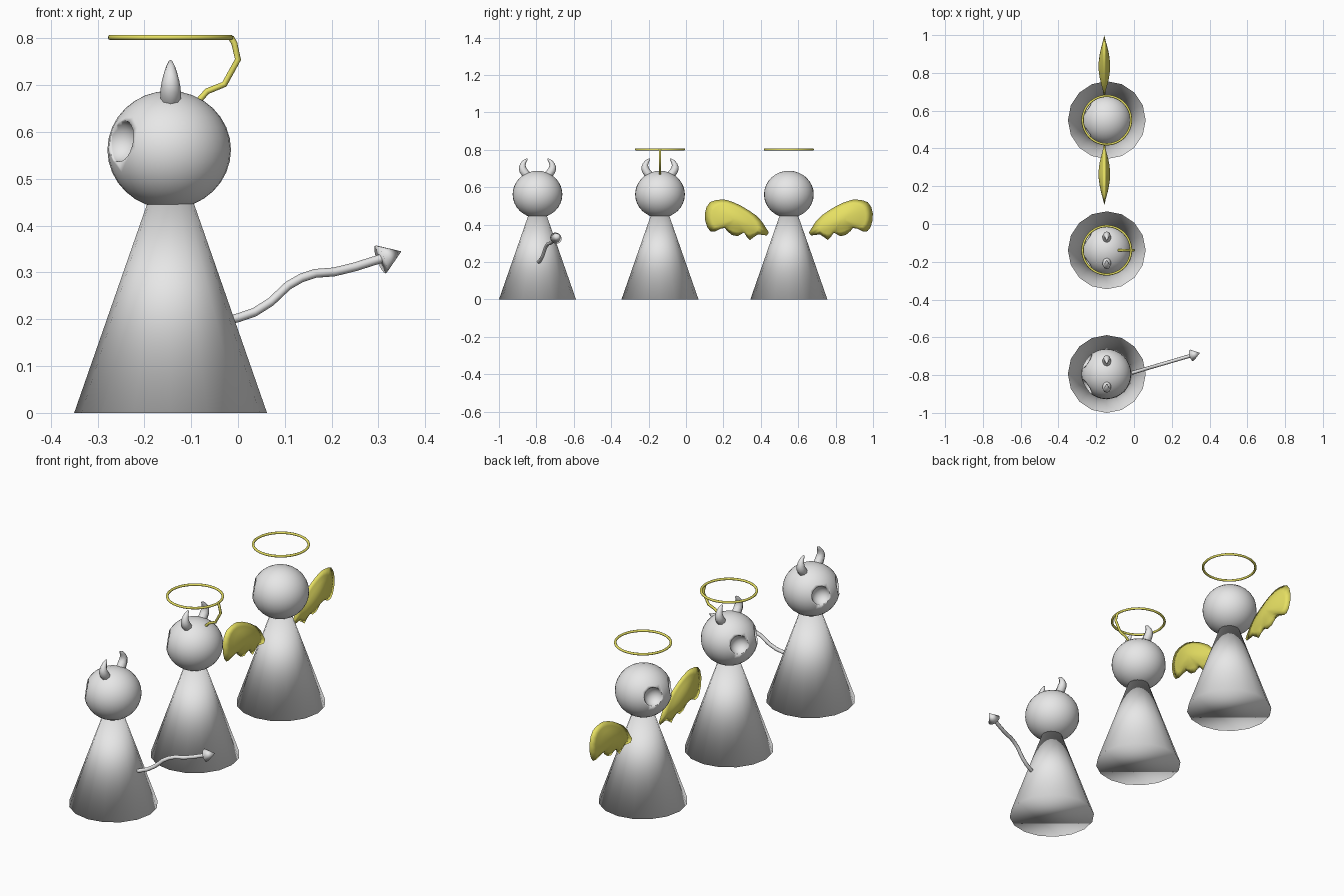
import bpy, bmesh, math
from mathutils import Vector

if "Cube" in bpy.data.objects:
    bpy.data.objects.remove(bpy.data.objects["Cube"])

CX = -0.144                      # shared x centre of the three figures
DEVIL, MIXED, ANGEL = -0.794, -0.139, 0.550   # y centres
HEAD_Z = 0.562


def material(name, rgb):
    m = bpy.data.materials.new(name)
    m.diffuse_color = (*rgb, 1)
    m.use_nodes = True
    m.node_tree.nodes["Principled BSDF"].inputs["Base Color"].default_value = m.diffuse_color
    return m


GREY = material("pale grey", (0.80, 0.80, 0.80))
GOLD = material("gold yellow", (0.80, 0.75, 0.125))


def finish(ob, name, mat):
    """Name, bake, colour and smooth one part."""
    bpy.ops.object.select_all(action='DESELECT')
    ob.select_set(True)
    bpy.context.view_layer.objects.active = ob
    bpy.ops.object.convert(target='MESH')
    ob = bpy.context.object
    ob.name = name
    ob.data.materials.clear()
    ob.data.materials.append(mat)
    bpy.ops.object.shade_smooth()
    return ob


def tube(name, points, radii, depth, mat):
    """Round rod through points, with a radius factor per point."""
    cu = bpy.data.curves.new(name, 'CURVE')
    cu.dimensions = '3D'
    cu.bevel_depth = depth
    cu.bevel_resolution = 2
    cu.use_fill_caps = True
    sp = cu.splines.new('POLY')
    sp.points.add(len(points) - 1)
    for p, co, r in zip(sp.points, points, radii):
        p.co = (*co, 1)
        p.radius = r
    ob = bpy.data.objects.new(name, cu)
    bpy.context.collection.objects.link(ob)
    return finish(ob, name, mat)


def body_and_head(tag, y):
    # Cone body, its point hidden in the head
    bpy.ops.mesh.primitive_cone_add(vertices=16, radius1=0.206, radius2=0,
                                    depth=0.59, location=(CX, y, 0.295))
    body = finish(bpy.context.object, tag + "_body", GREY)
    if tag == "mixed":           # the middle body is turned inside out
        body.data.flip_normals()
    # Head with two scooped eye sockets facing -x
    bpy.ops.mesh.primitive_uv_sphere_add(segments=32, ring_count=16, radius=1,
                                         location=(CX - 0.003, y, HEAD_Z))
    head = bpy.context.object
    head.scale = (0.132, 0.133, 0.126)
    cutters = []
    for s in (-1, 1):
        bpy.ops.mesh.primitive_uv_sphere_add(
            segments=24, ring_count=12, radius=0.046,
            location=(CX - 0.113, y + s * 0.073, HEAD_Z + 0.020))
        cut = bpy.context.object
        cut.hide_render = True
        mod = head.modifiers.new("socket", 'BOOLEAN')
        mod.operation = 'DIFFERENCE'
        mod.object = cut
        cutters.append(cut)
    finish(head, tag + "_head", GREY)
    for c in cutters:
        bpy.data.objects.remove(c)


def horns(tag, y):
    # Curved horns: out, up, then back in to a point
    path = [(0.050, 0.660), (0.066, 0.675), (0.077, 0.692), (0.081, 0.708),
            (0.077, 0.724), (0.068, 0.739), (0.056, 0.750), (0.053, 0.752)]
    radii = [1.0, 1.05, 1.03, 0.9, 0.7, 0.48, 0.22, 0.03]
    for s, side in ((-1, "left"), (1, "right")):
        tube(f"{tag}_{side}_horn", [(CX, y + s * a, z) for a, z in path],
             radii, 0.021, GREY)


def halo(tag, y):
    bpy.ops.mesh.primitive_torus_add(major_radius=0.128, minor_radius=0.006,
                                     major_segments=48, minor_segments=10,
                                     location=(CX, y, 0.802))
    finish(bpy.context.object, tag + "_halo", GOLD)


def wing(name, y, s):
    # Scalloped outline (sideways offset, height), domed on both faces
    outline = [(0.118, 0.342), (0.107, 0.358), (0.144, 0.417), (0.176, 0.450),
               (0.214, 0.476), (0.254, 0.500), (0.294, 0.519), (0.337, 0.533),
               (0.364, 0.534), (0.395, 0.530), (0.422, 0.520), (0.440, 0.495),
               (0.449, 0.460), (0.447, 0.420), (0.436, 0.385), (0.420, 0.365),
               (0.398, 0.362), (0.366, 0.380), (0.345, 0.386), (0.330, 0.366),
               (0.305, 0.345), (0.275, 0.338), (0.254, 0.350), (0.240, 0.358),
               (0.225, 0.335), (0.208, 0.318), (0.188, 0.333), (0.165, 0.348)]
    outline = [Vector(p) for p in outline]
    n = len(outline)
    mid = Vector((0.285, 0.430))
    soft = outline               # inner rings lose the scallops
    for _ in range(4):
        soft = [(soft[i - 1] + soft[i] * 2 + soft[(i + 1) % n]) / 4
                for i in range(n)]
    bm = bmesh.new()

    def ring(pts, k, t):
        pts = [mid + (p - mid) * k for p in pts]
        return [bm.verts.new((CX - 0.013 + t, y + s * p.x, p.y)) for p in pts]

    rim = ring(outline, 1, 0)
    for side in (-1, 1):
        prev = rim
        for k in (0.82, 0.62, 0.4, 0.15):
            cur = ring(soft, k, side * 0.031 * (1 - k ** 1.8))
            for i in range(n):
                j = (i + 1) % n
                bm.faces.new((prev[i], prev[j], cur[j], cur[i]))
            prev = cur
        bm.faces.new(prev)
    bmesh.ops.recalc_face_normals(bm, faces=bm.faces)
    me = bpy.data.meshes.new(name)
    bm.to_mesh(me)
    bm.free()
    ob = bpy.data.objects.new(name, me)
    bpy.context.collection.objects.link(ob)
    finish(ob, name, GOLD)


for tag, y in (("devil", DEVIL), ("mixed", MIXED), ("angel", ANGEL)):
    body_and_head(tag, y)
for tag, y in (("devil", DEVIL), ("mixed", MIXED)):
    horns(tag, y)
for tag, y in (("mixed", MIXED), ("angel", ANGEL)):
    halo(tag, y)

# Bent wire holding up the halo of the middle figure
wire = [(-0.09, 0.66), (-0.066, 0.687), (-0.029, 0.702),
        (0.000, 0.755), (-0.008, 0.790), (-0.015, 0.802)]
tube("halo_wire", [(x, MIXED, z) for x, z in wire], [1] * 6, 0.0065, GOLD)

# Wavy tail with an arrow tip


def tail_point(x, z):
    return Vector((x, -0.785 + 0.293 * x, z))


tail = [(-0.04, 0.193), (0.0, 0.203), (0.035, 0.215), (0.07, 0.237),
        (0.107, 0.272), (0.135, 0.288), (0.165, 0.298), (0.205, 0.301),
        (0.25, 0.312), (0.31, 0.331)]
tube("tail", [tail_point(x, z) for x, z in tail], [1] * len(tail), 0.0095, GREY)
a, b = tail_point(0.305, 0.328), tail_point(0.349, 0.345)
bpy.ops.mesh.primitive_cone_add(vertices=16, radius1=0.032, radius2=0,
                                depth=(b - a).length, location=(a + b) / 2)
tip = bpy.context.object
tip.rotation_euler = (b - a).to_track_quat('Z', 'Y').to_euler()
finish(tip, "tail_tip", GREY)

# Pair of wings
for s, side in ((-1, "left"), (1, "right")):
    wing(side + "_wing", ANGEL, s)
